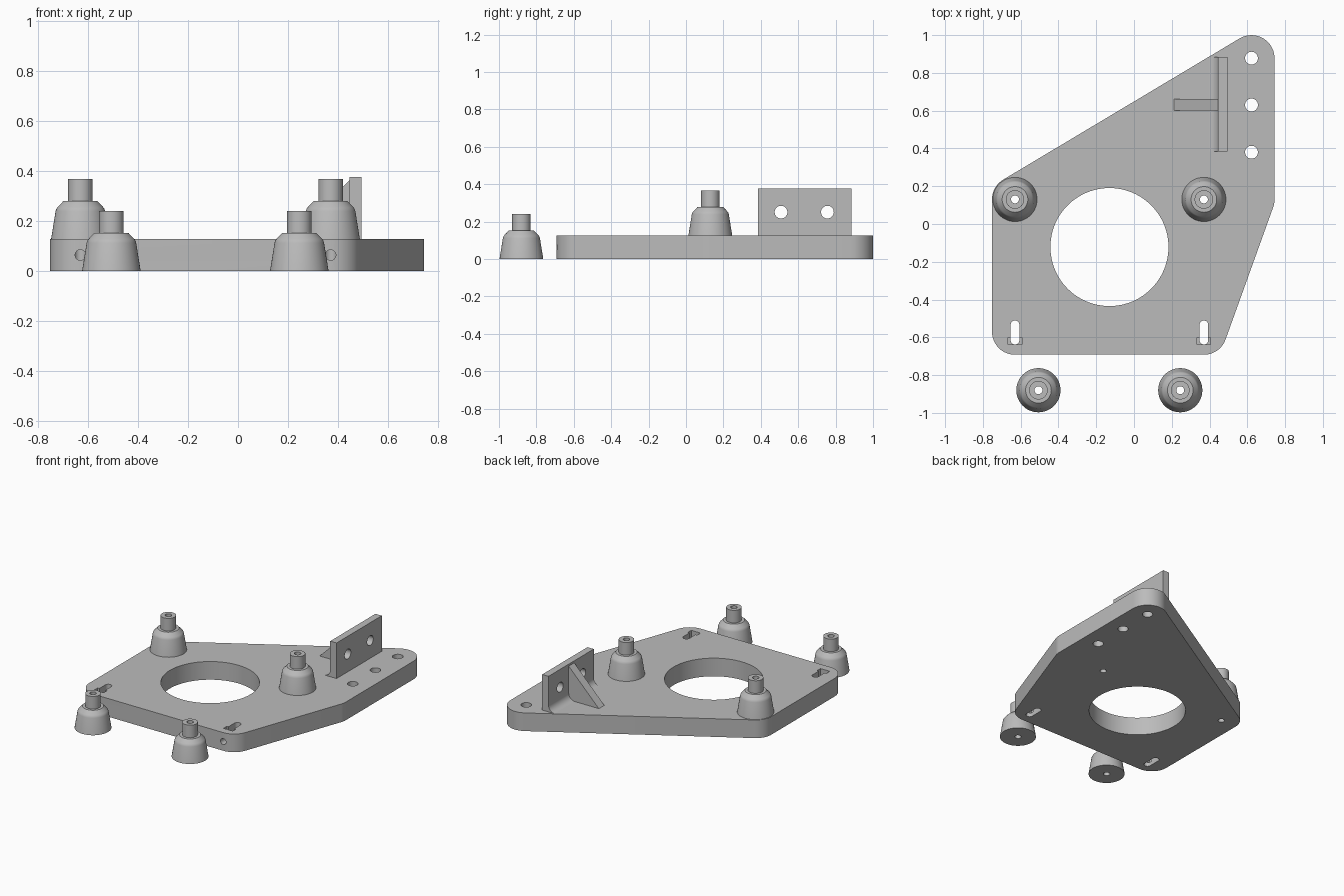
import bpy, bmesh
from math import sin, cos, pi, atan2, radians

cube = bpy.data.objects.get("Cube")
if cube:
    bpy.data.objects.remove(cube, do_unlink=True)

GREY = (0.5, 0.5, 0.5, 1)
mat = bpy.data.materials.new("plain grey")
mat.use_nodes = True
mat.diffuse_color = GREY
mat.node_tree.nodes["Principled BSDF"].inputs["Base Color"].default_value = GREY

THICK = 0.127   # plate thickness
AXES = {"x": lambda a, b, h: (h, a, b),
        "y": lambda a, b, h: (a, h, b),
        "z": lambda a, b, h: (a, b, h)}


def finish(name, bm):
    bmesh.ops.recalc_face_normals(bm, faces=bm.faces)
    mesh = bpy.data.meshes.new(name)
    bm.to_mesh(mesh)
    bm.free()
    mesh.materials.append(mat)
    ob = bpy.data.objects.new(name, mesh)
    bpy.context.collection.objects.link(ob)
    return ob


def prism(name, outline, lo, hi, axis="z"):
    """Extrude a closed 2D outline along an axis."""
    bm = bmesh.new()
    put = AXES[axis]
    base = bm.faces.new([bm.verts.new(put(a, b, lo)) for a, b in outline])
    new = bmesh.ops.extrude_face_region(bm, geom=[base])["geom"]
    shift = put(0, 0, hi - lo)
    bmesh.ops.translate(bm, vec=shift, verts=[v for v in new if isinstance(v, bmesh.types.BMVert)])
    return finish(name, bm)


def lathe(name, profile, steps=48):
    """Revolve a closed (radius, height) profile around z."""
    bm = bmesh.new()
    rings = [[bm.verts.new((r * cos(2 * pi * i / steps), r * sin(2 * pi * i / steps), z))
              for r, z in profile] for i in range(steps)]
    n = len(profile)
    for i in range(steps):
        p, q = rings[i], rings[(i + 1) % steps]
        for k in range(n):
            m = (k + 1) % n
            bm.faces.new((p[k], q[k], q[m], p[m]))
    return finish(name, bm)


def arc(x, y, r, start, end, steps):
    return [(x + r * cos(start + (end - start) * i / steps),
             y + r * sin(start + (end - start) * i / steps)) for i in range(steps + 1)]


def circle(x, y, r, steps=48):
    return arc(x, y, r, 0, 2 * pi, steps)[:-1]


def rounded(centres, r):
    """Outline wrapped around equal circles, listed counter-clockwise."""
    pts, n = [], len(centres)
    for i, (x, y) in enumerate(centres):
        px, py = centres[i - 1]
        qx, qy = centres[(i + 1) % n]
        a = atan2(y - py, x - px) - pi / 2
        b = atan2(qy - y, qx - x) - pi / 2
        turn = (b - a) % (2 * pi)
        pts += arc(x, y, r, a, a + turn, 12)
    return pts


def cut(ob, outline, lo, hi, axis="z"):
    """Cut a prism-shaped hole out of an object."""
    tool = prism("cutter", outline, lo, hi, axis)
    tool.hide_render = True
    mod = ob.modifiers.new("hole", "BOOLEAN")
    mod.operation, mod.solver, mod.object = "DIFFERENCE", "EXACT", tool
    bpy.context.view_layer.objects.active = ob
    bpy.ops.object.modifier_apply(modifier=mod.name)
    bpy.data.objects.remove(tool, do_unlink=True)


# Base plate wrapped around its five corners
LEFT, MID, RIGHT = -0.63, 0.37, 0.622
FRONT, MIDDLE, BACK = -0.57, 0.13, 0.878
plate = prism("base_plate", rounded([(LEFT, FRONT), (MID, FRONT), (RIGHT, MIDDLE),
                                     (RIGHT, BACK), (LEFT, MIDDLE)], 0.122), 0, THICK)
cut(plate, circle(-0.13, -0.122, 0.3125, 96), -1, 1)
for y in (0.38, 0.63, BACK):
    cut(plate, circle(RIGHT, y, 0.034), -1, 1)

for x in (LEFT, MID):
    # Screw hole below each standing foot
    cut(plate, circle(x, MIDDLE, 0.021), -1, 1)
    # Adjusting slot, nut pocket and front screw hole
    cut(plate, rounded([(x, -0.615), (x, -0.534)], 0.023), -1, 1)
    cut(plate, [(x - 0.036, -0.638), (x + 0.036, -0.638),
                (x + 0.036, -0.6), (x - 0.036, -0.6)], 0.028, 1)
    cut(plate, circle(x, THICK / 2, 0.021, 32), -0.8, -0.58, "y")

# Upright bracket wall with a hollow fillet along its foot
WALL = 0.445
fillet = arc(WALL - 0.047, THICK + 0.047, 0.047, -pi / 2, 0, 10)
wall = prism("bracket_wall", fillet + [(WALL, 0.376), (0.494, 0.376), (0.494, THICK)],
             0.384, 0.884, "y")
for y in (0.508, 0.756):
    cut(wall, circle(y, 0.251, 0.034), 0.3, 0.6, "x")

# Triangular rib behind the wall
rib = prism("bracket_rib", [(0.212, THICK), (WALL, THICK), (WALL, 0.362)], 0.6, 0.661, "y")

# Tapered feet with a peg and a bore
foot_profile = [(0.021, 0), (0.117, 0), (0.099, 0.112), (0.096, 0.121), (0.091, 0.128),
                (0.068, 0.152), (0.049, 0.152), (0.049, 0.24), (0.021, 0.24)]
feet = []
for name, x, y, z in (("left_standing_foot", MID, MIDDLE, THICK),
                      ("right_standing_foot", LEFT, MIDDLE, THICK),
                      ("left_loose_foot", 0.245, -0.88, 0),
                      ("right_loose_foot", -0.506, -0.88, 0)):
    foot = lathe(name, foot_profile)
    foot.location = (x, y, z)
    feet.append(foot)

# Smooth the round surfaces, keep the edges sharp
bpy.ops.object.select_all(action="DESELECT")
for ob in [plate, wall, rib] + feet:
    ob.select_set(True)
bpy.context.view_layer.objects.active = plate
bpy.ops.object.shade_smooth_by_angle(angle=radians(30))
